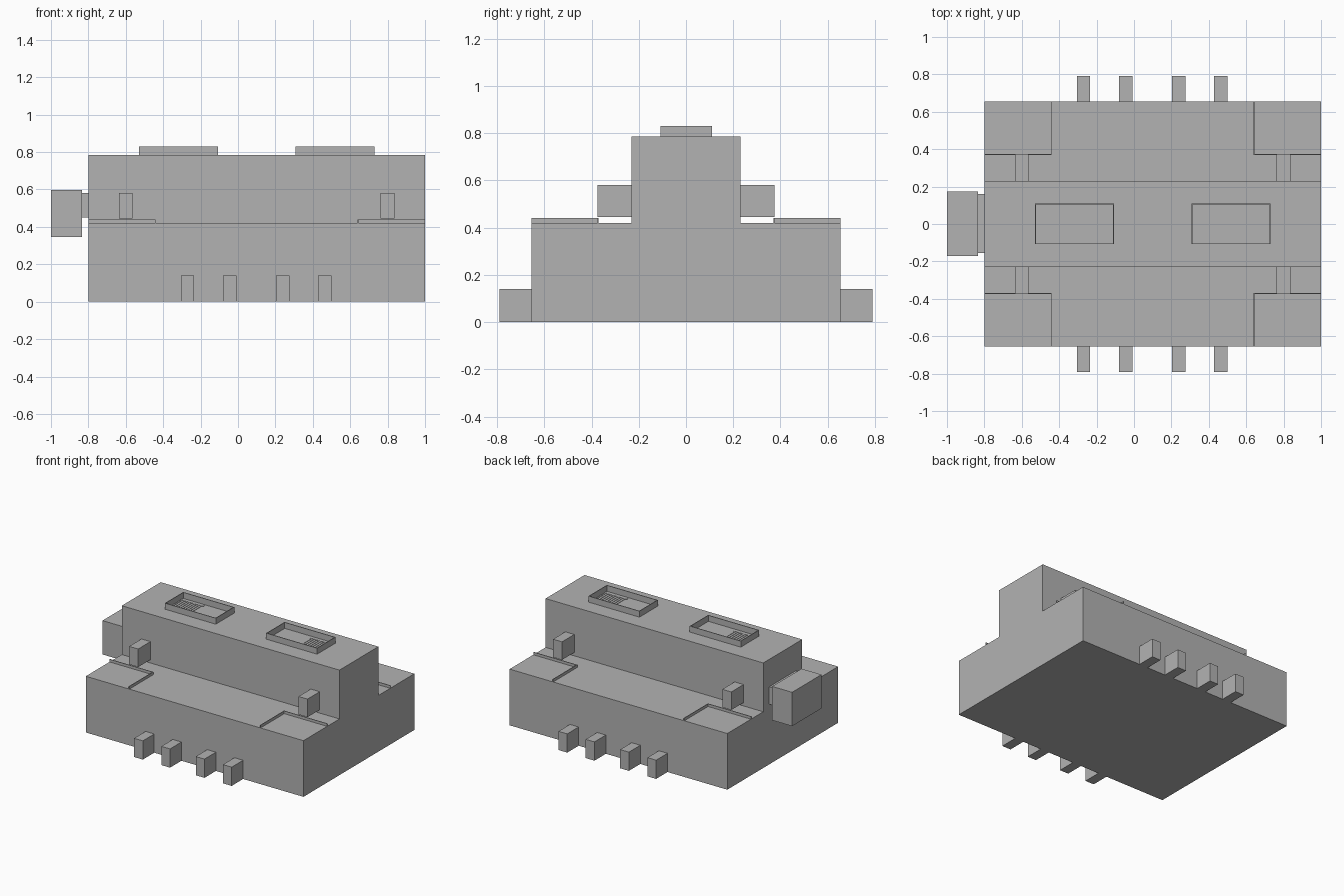
import bpy, bmesh

cube = bpy.data.objects.get("Cube")
if cube:
    bpy.data.objects.remove(cube, do_unlink=True)

grey = bpy.data.materials.new("plain_grey")
grey.use_nodes = True
GREY = (0.45, 0.45, 0.45, 1)
grey.diffuse_color = GREY
grey.node_tree.nodes["Principled BSDF"].inputs["Base Color"].default_value = GREY

MID = 0.1                       # centre of the hall along x
X0, X1 = -0.8, 1.0              # ends of the hall
LEDGE, ROOF = 0.42, 0.785       # heights of the step and the roof
HALF, CORE = 0.655, 0.23        # half depths of base and upper block
WALL = 0.005


def finish(name, bm):
    bmesh.ops.recalc_face_normals(bm, faces=bm.faces)
    mesh = bpy.data.meshes.new(name)
    bm.to_mesh(mesh)
    bm.free()
    mesh.materials.append(grey)
    obj = bpy.data.objects.new(name, mesh)
    bpy.context.collection.objects.link(obj)
    return obj


def add_box(bm, x, y, z):
    """Box from (min, max) pairs on each axis."""
    made = bmesh.ops.create_cube(bm, size=1)["verts"]
    for v in made:
        v.co = [r[0] if c < 0 else r[1] for c, r in zip(v.co, (x, y, z))]


def box(name, x, y, z):
    bm = bmesh.new()
    add_box(bm, x, y, z)
    return finish(name, bm)


def span(side, near, far):
    """Range on one side of zero, sorted."""
    return sorted((side * near, side * far))


# Stepped hall: one profile extruded along x
half = [(HALF, 0), (HALF, LEDGE), (CORE, LEDGE), (CORE, ROOF)]
profile = half + [(-y, z) for y, z in reversed(half)]
bm = bmesh.new()
end = bm.faces.new([bm.verts.new((X0, y, z)) for y, z in profile])
ext = bmesh.ops.extrude_face_region(bm, geom=[end], use_keep_orig=True)["geom"]
bmesh.ops.translate(bm, vec=(X1 - X0, 0, 0),
                    verts=[g for g in ext if isinstance(g, bmesh.types.BMVert)])
finish("stepped_hall", bm)

for side, label in ((-1, "front"), (1, "back")):
    # Ground buttresses
    for i, x in enumerate((-0.27, -0.045, 0.24, 0.465)):
        box(f"{label}_buttress_{i + 1}", (x - 0.036, x + 0.036),
            span(side, HALF, 0.79), (0, 0.14))
    for end_side, end_name in ((-1, "right"), (1, "left")):
        # Wall brackets above the ledge
        x = MID + end_side * 0.7
        box(f"{label}_{end_name}_bracket", (x - 0.037, x + 0.037),
            span(side, CORE, 0.375), (0.445, 0.58))
        # Low L-shaped kerb round each ledge corner
        inner, outer = MID + end_side * 0.54, MID + end_side * 0.9
        bm = bmesh.new()
        add_box(bm, sorted((inner, outer)),
                span(side, 0.375 - WALL, 0.375), (LEDGE, 0.44))
        add_box(bm, sorted((inner, inner + end_side * WALL)),
                span(side, 0.375, HALF), (LEDGE, 0.44))
        finish(f"{label}_{end_name}_kerb", bm)

for s, label in ((-1, "right"), (1, "left")):
    # Open roof tray with thin walls
    near, far = MID + s * 0.208, MID + s * 0.63
    x, y, z = sorted((near, far)), (-0.108, 0.11), (ROOF, 0.83)
    bm = bmesh.new()
    for a in (x[0], x[1] - WALL):
        add_box(bm, (a, a + WALL), y, z)
    for b in (y[0], y[1] - WALL):
        add_box(bm, x, (b, b + WALL), z)
    finish(f"{label}_roof_tray", bm)

    # Flat grille on the tray floor
    start = far - s * 0.19
    low = (ROOF, ROOF + 0.003)
    bm = bmesh.new()
    for rail in (-0.077, 0.08):
        add_box(bm, sorted((start, far)), (rail - 0.007, rail + 0.007), low)
    for i in range(9):
        c = start + s * (0.015 + i * 0.02)
        add_box(bm, (c - 0.004, c + 0.004), (-0.07, 0.073), low)
    finish(f"{label}_roof_grille", bm)

# Block on the end wall with its neck
box("end_neck", (-0.84, X0), (-0.155, 0.16), (0.45, 0.58))
box("end_block", (-1.0, -0.835), (-0.172, 0.175), (0.345, 0.598))
